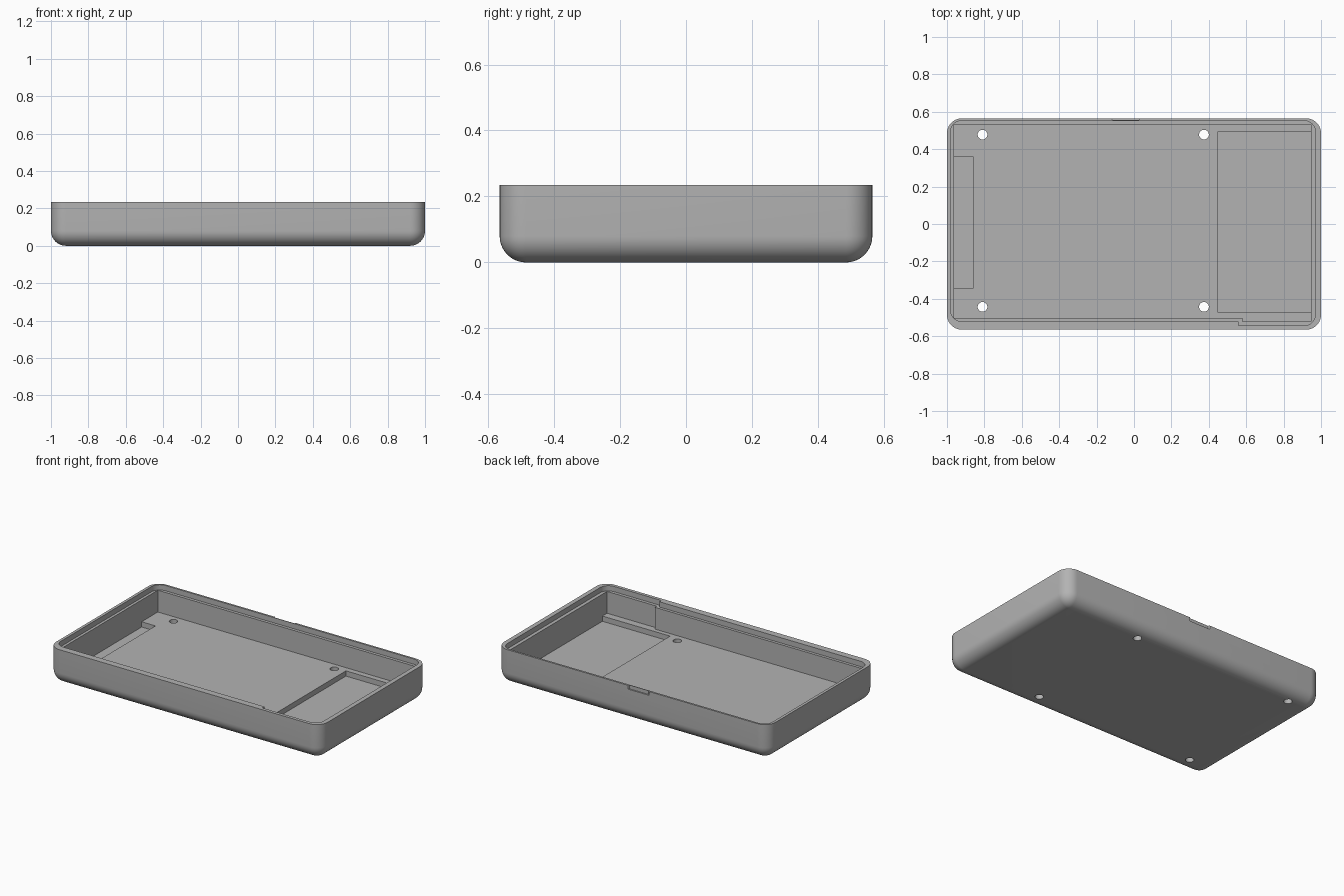
import bpy, bmesh, math
from mathutils import Vector

if "Cube" in bpy.data.objects:
    bpy.data.objects.remove(bpy.data.objects["Cube"], do_unlink=True)

HALF_X, HALF_Y, HEIGHT, FILLET = 1.0, 0.565, 0.235, 0.08
FLOOR, POCKET_FLOOR, LIP, ABOVE = 0.055, 0.02, 0.2, 0.3

grey = bpy.data.materials.new("plain grey")
grey.use_nodes = True
grey.diffuse_color = (0.45, 0.45, 0.45, 1)
grey.node_tree.nodes["Principled BSDF"].inputs["Base Color"].default_value = (0.45, 0.45, 0.45, 1)


def rect(x0, x1, y0, y1):
    return [(x0, y0), (x1, y0), (x1, y1), (x0, y1)]


def rounded(corners, radii, steps=10):
    """Round the right-angled corners of an outline."""
    pts = [Vector(c) for c in corners]
    out = []
    for i, (p, r) in enumerate(zip(pts, radii)):
        if r == 0:
            out.append(p)
            continue
        d1 = (pts[i - 1] - p).normalized()
        d2 = (pts[(i + 1) % len(pts)] - p).normalized()
        c = p + r * (d1 + d2)
        for k in range(steps + 1):
            t = math.pi / 2 * k / steps
            out.append(c - r * (d2 * math.cos(t) + d1 * math.sin(t)))
    return out


def loft(name, rings):
    """Closed solid through matching outlines, each given with its height."""
    bm = bmesh.new()
    loops = [[bm.verts.new((p[0], p[1], z)) for p in pts] for pts, z in rings]
    for a, b in zip(loops, loops[1:]):
        for i in range(len(a)):
            j = (i + 1) % len(a)
            bm.faces.new((a[i], a[j], b[j], b[i]))
    bm.faces.new(loops[0][::-1])
    bm.faces.new(loops[-1])
    bmesh.ops.remove_doubles(bm, verts=bm.verts, dist=1e-5)
    bmesh.ops.recalc_face_normals(bm, faces=bm.faces)
    mesh = bpy.data.meshes.new(name)
    bm.to_mesh(mesh)
    bm.free()
    obj = bpy.data.objects.new(name, mesh)
    bpy.context.collection.objects.link(obj)
    return obj


def prism(name, pts, z0, z1=ABOVE):
    return loft(name, [(pts, z0), (pts, z1)])


# Outer shell with rounded corners and a rounded bottom edge
rings = []
steps = 10
for k in range(steps + 1):
    t = math.pi / 2 * k / steps
    r = max(FILLET * math.sin(t), 1e-7)
    inset = FILLET - r
    x, y = HALF_X - inset, HALF_Y - inset
    rings.append((rounded(rect(-x, x, -y, y), [r] * 4), FILLET * (1 - math.cos(t))))
rings.append((rings[-1][0], HEIGHT))
tray = loft("tray", rings)
tray.data.materials.append(grey)

# Main cavity and stepped lip, both wider along the front right
cavity = [(-0.963, -0.502), (0.58, -0.502), (0.58, -0.522),
          (0.947, -0.522), (0.947, 0.532), (-0.963, 0.532)]
lip = [(-0.981, -0.521), (0.56, -0.521), (0.56, -0.543),
       (0.97, -0.543), (0.97, 0.552), (-0.981, 0.552)]
cutters = [
    prism("cavity_cutter", cavity, FLOOR),
    prism("lip_cutter", rounded(lip, [0.06, 0, 0, 0.06, 0.06, 0.06]), LIP),
    prism("right_pocket_cutter", rect(0.448, 0.947, -0.473, 0.495), POCKET_FLOOR, 0.1),
    prism("left_pocket_cutter", rect(-0.963, -0.861, -0.346, 0.362), POCKET_FLOOR, 0.1),
    # Tapered pry notch in the back rim
    prism("notch_cutter", [(-0.115, 0.556), (0.025, 0.556), (0.045, 0.58), (-0.135, 0.58)], 0.21),
]

# Four screw holes through the floor
for x in (-0.81, 0.374):
    for y in (-0.443, 0.478):
        ring = [(x + 0.026 * math.cos(a * math.tau / 32), y + 0.026 * math.sin(a * math.tau / 32))
                for a in range(32)]
        cutters.append(prism("hole_cutter", ring, -0.1, 0.1))

bpy.ops.object.select_all(action="DESELECT")
bpy.context.view_layer.objects.active = tray
tray.select_set(True)
for cutter in cutters:
    cutter.hide_render = True
    mod = tray.modifiers.new(cutter.name, "BOOLEAN")
    mod.operation = "DIFFERENCE"
    mod.solver = "EXACT"
    mod.object = cutter
    bpy.ops.object.modifier_apply(modifier=mod.name)
    bpy.data.objects.remove(cutter, do_unlink=True)

bpy.ops.object.shade_smooth_by_angle(angle=math.radians(30))
